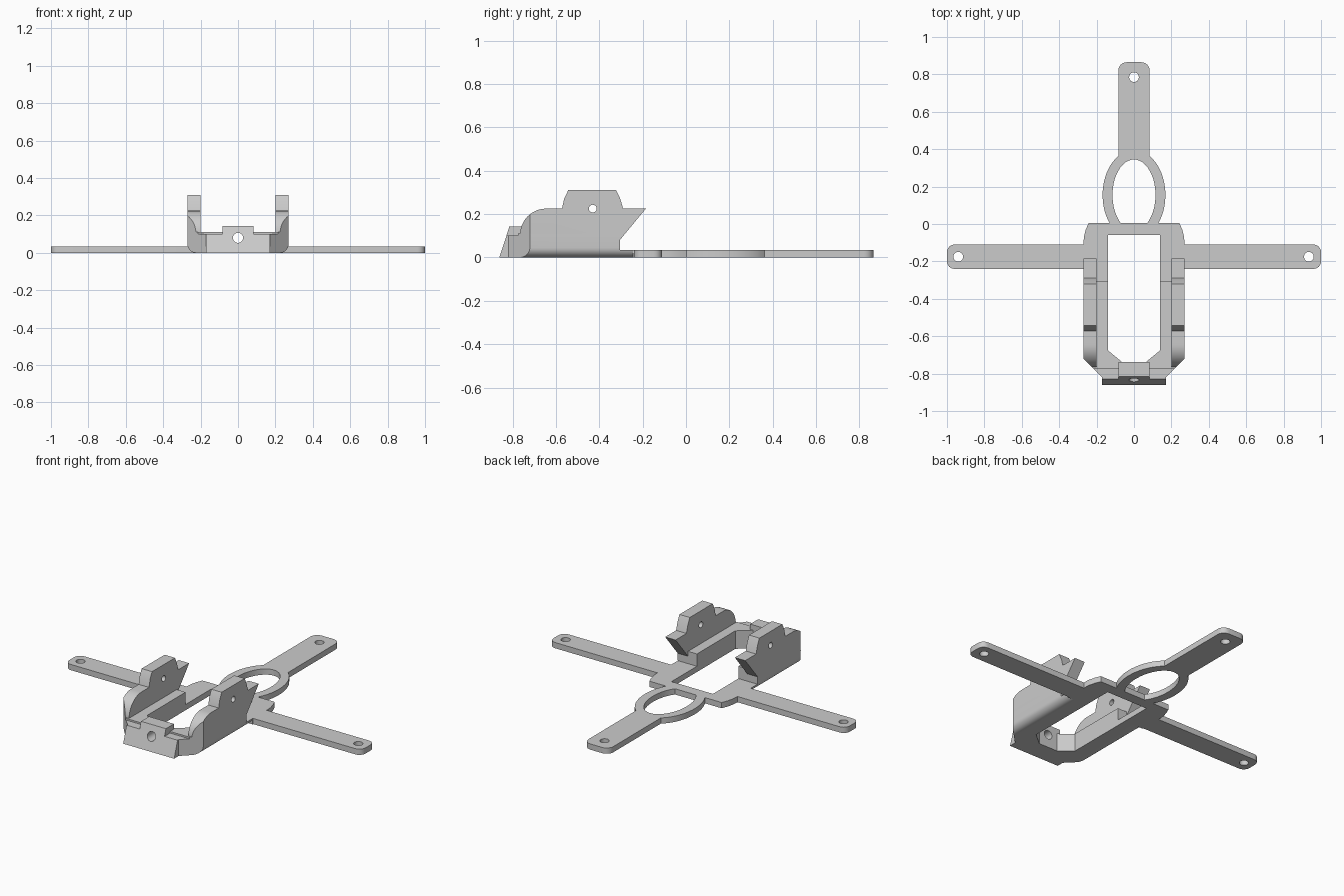
import bpy, bmesh
from math import sin, cos, radians, asin, degrees

cube = bpy.data.objects.get("Cube")
if cube:
    bpy.data.objects.remove(cube, do_unlink=True)

grey = bpy.data.materials.new("light grey plastic")
grey.use_nodes = True
colour = (0.6, 0.6, 0.6, 1)
grey.diffuse_color = colour
grey.node_tree.nodes["Principled BSDF"].inputs["Base Color"].default_value = colour


def arc(cu, cv, ru, rv, start, end, steps):
    """Points on an elliptical arc, angles in degrees."""
    angles = [radians(start + (end - start) * i / steps) for i in range(steps + 1)]
    return [(cu + ru * cos(a), cv + rv * sin(a)) for a in angles]


def mirrored(half):
    """Close a right-hand half outline with its mirror image."""
    return half + [(-u, v) for u, v in reversed(half)]


def prism(name, points, axis, low, high):
    """Extrude a 2D outline along one axis."""
    place = {"x": lambda u, v, w: (w, u, v),
             "y": lambda u, v, w: (u, w, v),
             "z": lambda u, v, w: (u, v, w)}[axis]
    bm = bmesh.new()
    ends = [[bm.verts.new(place(u, v, w)) for u, v in points] for w in (low, high)]
    bm.faces.new(ends[0])
    bm.faces.new(ends[1])
    n = len(points)
    for i in range(n):
        j = (i + 1) % n
        bm.faces.new((ends[0][i], ends[0][j], ends[1][j], ends[1][i]))
    bmesh.ops.recalc_face_normals(bm, faces=bm.faces)
    mesh = bpy.data.meshes.new(name)
    bm.to_mesh(mesh)
    bm.free()
    mesh.materials.append(grey)
    obj = bpy.data.objects.new(name, mesh)
    bpy.context.collection.objects.link(obj)
    return obj


def hole(u, v, radius, axis, low, high):
    return prism("hole_cutter", arc(u, v, radius, radius, 0, 345, 23), axis, low, high)


def shape(obj, keep=(), cut=()):
    """Trim a part to the keep solids, remove the cut solids, then shade it."""
    bpy.ops.object.select_all(action="DESELECT")
    bpy.context.view_layer.objects.active = obj
    obj.select_set(True)
    for operation, tools in (("INTERSECT", keep), ("DIFFERENCE", cut)):
        for tool in tools:
            mod = obj.modifiers.new("trim", "BOOLEAN")
            mod.operation = operation
            mod.solver = "EXACT"
            mod.object = tool
            bpy.ops.object.modifier_apply(modifier=mod.name)
    bpy.ops.object.shade_smooth_by_angle(angle=radians(30))


# Shared trimming solids: rounded underside, chamfered nose, central opening
envelope = prism("envelope_cutter", mirrored(
    arc(0.225, 0.045, 0.045, 0.045, -90, 0, 8) + [(0.27, 0.4)]), "y", -0.95, 0)
nose = prism("nose_cutter", mirrored(
    [(0.172, -0.92), (0.172, -0.818), (0.3, -0.69), (0.3, -0.1)]), "z", -0.2, 0.5)
opening = prism("opening_cutter", mirrored(
    [(0.064, -0.738), (0.14, -0.675), (0.14, -0.06)]), "z", -0.2, 0.5)

# Flat plate: two side arms, frame end, oval ring and tail arm
low = -degrees(asin(0.15 / 0.24))
plate = prism("base_plate", mirrored(
    [(0.27, -0.245), (0.27, -0.24)]
    + arc(0.96, -0.2, 0.04, 0.04, -90, 0, 6)
    + arc(0.96, -0.15, 0.04, 0.04, 0, 90, 6)
    + [(0.27, -0.11), (0.268, -0.07), (0.258, -0.03), (0.243, 0.005)]
    + arc(0, 0.155, 0.168, 0.24, low, 60, 16)
    + arc(0.039, 0.82, 0.045, 0.045, 0, 90, 6)), "z", 0, 0.035)
low = -degrees(asin(0.15 / 0.19))
oval = prism("oval_cutter", arc(0, 0.155, 0.115, 0.19, low, 180 - low, 36), "z", -0.2, 0.5)
plate_holes = [hole(x, y, 0.026, "z", -0.2, 0.5)
               for x, y in ((-0.94, -0.175), (0.935, -0.175), (0, 0.785))]
shape(plate, cut=[opening, oval] + plate_holes)

# Short rounded strip joining plate and cradle
strip = prism("plate_strip", [(-0.305, -0.05), (-0.245, -0.05),
                              (-0.245, 0.035), (-0.305, 0.035)], "x", -0.3, 0.3)
shape(strip, keep=[envelope], cut=[opening])

# Cradle: ledges around the opening with a sloped, stepped front
front_hole = hole(0, 0.08, 0.027, "y", -1, -0.6)
cradle = prism("cradle_ledge", [(-0.305, -0.05), (-0.878, -0.05), (-0.828, 0.1),
                                (-0.775, 0.1), (-0.775, 0.11), (-0.305, 0.11)],
               "x", -0.3, 0.3)
shape(cradle, keep=[envelope, nose], cut=[opening, front_hole])

# Raised tab over the front hole
tab = prism("front_tab", [(-0.828, 0.1), (-0.815, 0.142), (-0.738, 0.142),
                          (-0.738, 0.1)], "x", -0.084, 0.084)
shape(tab, cut=[front_hole])

# Side walls with rounded front, top lug and pointed rear
wall_profile = (
    [(-0.305, -0.05), (-0.765, -0.05)]
    + arc(-0.645, 0.105, 0.12, 0.12, 180, 90, 12)
    + [(-0.572, 0.225), (-0.562, 0.27), (-0.543, 0.31), (-0.322, 0.31),
       (-0.303, 0.27), (-0.29, 0.225), (-0.185, 0.225), (-0.305, 0.08)])
pivot = hole(-0.43, 0.225, 0.018, "x", -0.5, 0.5)
for side, inner, outer in (("left", 0.2, 0.3), ("right", -0.3, -0.2)):
    wall = prism(side + "_wall", wall_profile, "x", inner, outer)
    shape(wall, keep=[envelope, nose], cut=[pivot])

# Remove the trimming solids
for tool in [envelope, nose, opening, oval, front_hole, pivot] + plate_holes:
    bpy.data.objects.remove(tool, do_unlink=True)
